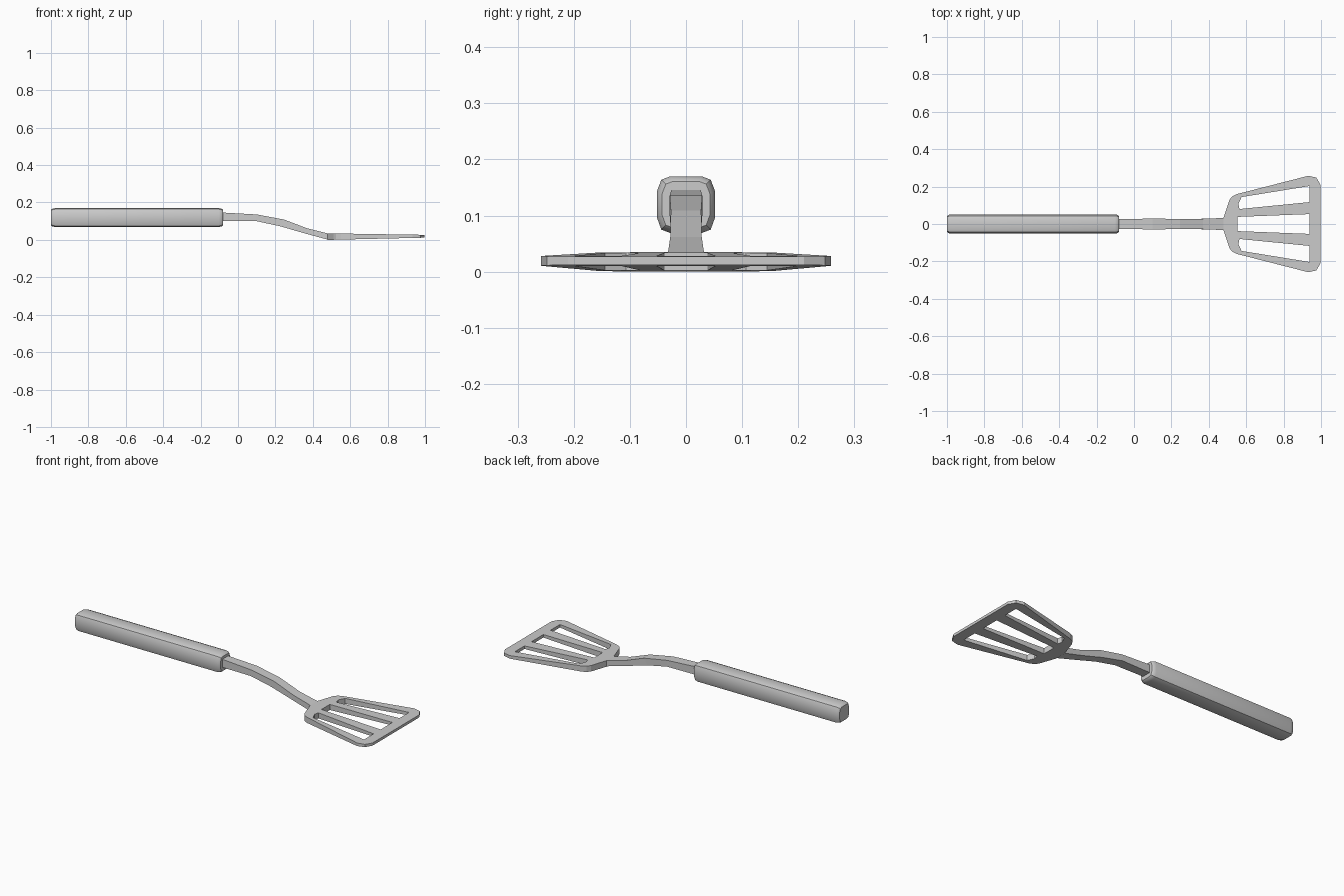
import bpy, bmesh

if "Cube" in bpy.data.objects:
    bpy.data.objects.remove(bpy.data.objects["Cube"])


def finish(bm, name, smooth=None):
    bmesh.ops.recalc_face_normals(bm, faces=bm.faces[:])
    me = bpy.data.meshes.new(name)
    bm.to_mesh(me)
    bm.free()
    ob = bpy.data.objects.new(name, me)
    bpy.context.collection.objects.link(ob)
    if smooth:
        bpy.ops.object.select_all(action='DESELECT')
        ob.select_set(True)
        bpy.context.view_layer.objects.active = ob
        bpy.ops.object.shade_smooth_by_angle(angle=smooth)
    return ob


def loft(name, rings, smooth=None):
    """Skin a list of equal-length point rings and cap both ends."""
    bm = bmesh.new()
    vr = [[bm.verts.new(p) for p in r] for r in rings]
    n = len(vr[0])
    for a, b in zip(vr, vr[1:]):
        for i in range(n):
            j = (i + 1) % n
            bm.faces.new((a[i], a[j], b[j], b[i]))
    bm.faces.new(vr[0])
    bm.faces.new(vr[-1])
    return finish(bm, name, smooth)


# Handle: rounded-box section with softened ends
half = [(0.028, 0.05), (0.044, 0.044), (0.052, 0.023),
        (0.052, -0.023), (0.044, -0.045), (0.028, -0.051)]
section = half + [(-y, z) for y, z in reversed(half)]
stations = [(-1.0, 0.82), (-0.994, 0.92), (-0.978, 1.0),
            (-0.102, 1.0), (-0.086, 0.92), (-0.08, 0.82)]
loft("handle", [[(x, y * s, 0.12 + z * s) for y, z in section]
                for x, s in stations], 0.5)

# Neck: flat bar curving down to the blade (x bottom, x top, half width, z bottom, z top)
path = [(-0.10, -0.10, 0.026, 0.10, 0.147), (-0.08, -0.08, 0.026, 0.10, 0.146),
        (0.10, 0.10, 0.029, 0.10, 0.136), (0.225, 0.245, 0.027, 0.073, 0.109),
        (0.36, 0.37, 0.028, 0.034, 0.062), (0.478, 0.478, 0.032, 0.002, 0.035)]
loft("neck", [[(xb, -w, b), (xb, w, b), (xt, w, t), (xt, -w, t)]
              for xb, xt, w, b, t in path])

# Blade: slotted trapezoid plate that thins towards its front edge
edge = [(0.478, 0.032), (0.51, 0.128), (0.525, 0.148), (0.55, 0.16),
        (0.933, 0.258), (0.975, 0.248), (0.997, 0.21)]
outer_slot = [(0.564, 0.08), (0.558, 0.107), (0.575, 0.144),
              (0.938, 0.203), (0.938, 0.117)]
mid = [(0.553, 0.038), (0.938, 0.053)]


def flip(pts):
    return [(x, -y) for x, y in reversed(pts)]


bm = bmesh.new()
for loop in (edge + flip(edge), outer_slot, flip(outer_slot), mid + flip(mid)):
    vs = [bm.verts.new((x, y, 0)) for x, y in loop]
    for a, b in zip(vs, vs[1:] + vs[:1]):
        bm.edges.new((a, b))
bmesh.ops.triangle_fill(bm, edges=bm.edges[:], use_beauty=True)
bottom = bm.verts[:]
res = bmesh.ops.extrude_face_region(bm, geom=bm.faces[:], use_keep_orig=True)
top = [g for g in res["geom"] if isinstance(g, bmesh.types.BMVert)]


def taper(verts, z0, z1):
    for v in verts:
        t = (v.co.x - 0.478) / 0.522
        v.co.z = z0 + (z1 - z0) * t


taper(bottom, 0.0, 0.012)
taper(top, 0.035, 0.027)
finish(bm, "blade")
bpy.data.objects["blade"].data.update()
